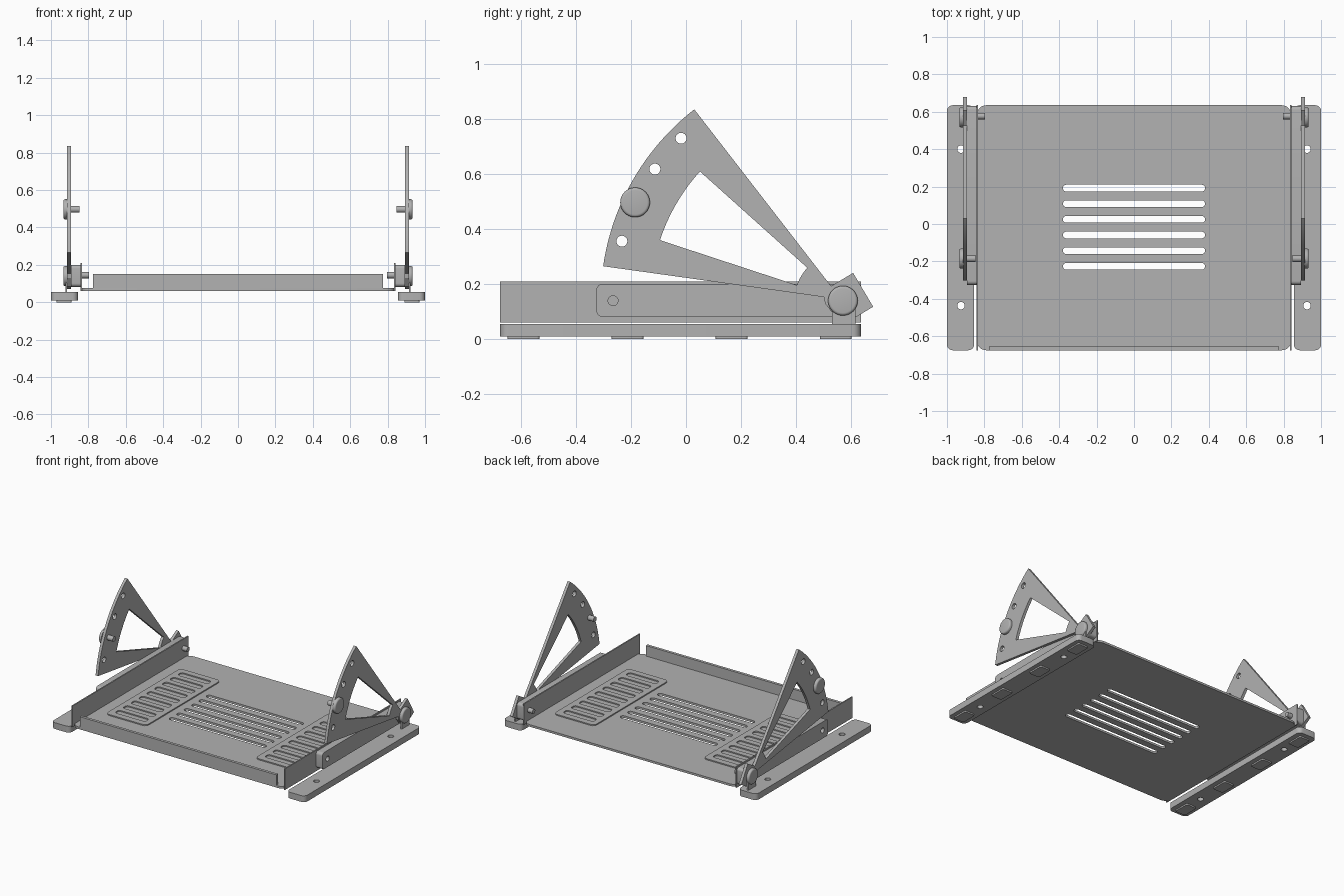
import bpy, bmesh, math
from mathutils import Matrix, Vector

if "Cube" in bpy.data.objects:
    bpy.data.objects.remove(bpy.data.objects["Cube"])

GREY = (0.445, 0.445, 0.445, 1)
metal = bpy.data.materials.new("satin grey")
metal.use_nodes = True
metal.diffuse_color = GREY
metal.node_tree.nodes["Principled BSDF"].inputs["Base Color"].default_value = GREY

# Local (x, y, z) becomes world (y, z, x): draws a side profile
SIDEWAYS = Matrix(((0, 0, 1, 0), (1, 0, 0, 0), (0, 1, 0, 0), (0, 0, 0, 1)))


def add(name, mesh, side=1):
    """Link a mesh, mirrored across x when side is -1."""
    if side < 0:
        mesh.transform(Matrix.Scale(-1, 4, Vector((1, 0, 0))))
        mesh.flip_normals()
    mesh.materials.clear()
    mesh.materials.append(metal)
    ob = bpy.data.objects.new(name, mesh)
    bpy.context.collection.objects.link(ob)
    return ob


def smooth(ob):
    bpy.ops.object.select_all(action='DESELECT')
    ob.select_set(True)
    bpy.context.view_layer.objects.active = ob
    bpy.ops.object.shade_smooth_by_angle(angle=math.radians(30))


def arc(cx, cy, r, a0, a1, n):
    return [(cx + r * math.cos(a0 + (a1 - a0) * i / n),
             cy + r * math.sin(a0 + (a1 - a0) * i / n)) for i in range(n + 1)]


def circle(cx, cy, r, n=24):
    return arc(cx, cy, r, 0, 2 * math.pi, n)[:-1]


def rounded(x0, x1, y0, y1, r):
    pts = []
    for k, (cx, cy) in enumerate([(x1 - r, y1 - r), (x0 + r, y1 - r),
                                  (x0 + r, y0 + r), (x1 - r, y0 + r)]):
        pts += arc(cx, cy, r, k * math.pi / 2, (k + 1) * math.pi / 2, 6)
    return pts


def sheet(name, loops, low, high, sideways=False, side=1):
    """Extrude an outline (first loop) with holes (other loops)."""
    cu = bpy.data.curves.new(name, 'CURVE')
    cu.dimensions = '2D'
    cu.fill_mode = 'BOTH'
    cu.extrude = (high - low) / 2
    for pts in loops:
        sp = cu.splines.new('POLY')
        sp.points.add(len(pts) - 1)
        for p, (x, y) in zip(sp.points, pts):
            p.co = (x, y, 0, 1)
        sp.use_cyclic_u = True
    tmp = bpy.data.objects.new(name + "_outline", cu)
    mesh = bpy.data.meshes.new_from_object(tmp)
    bpy.data.objects.remove(tmp)
    mesh.transform(Matrix.Translation((0, 0, (low + high) / 2)))
    if sideways:
        mesh.transform(SIDEWAYS)
    bm = bmesh.new()
    bm.from_mesh(mesh)
    bmesh.ops.remove_doubles(bm, verts=bm.verts, dist=1e-5)
    bmesh.ops.recalc_face_normals(bm, faces=bm.faces)
    bm.to_mesh(mesh)
    bm.free()
    smooth(add(name, mesh, side))


def box(name, x, y, z, side=1):
    bm = bmesh.new()
    bmesh.ops.create_cube(bm, size=1)
    for v in bm.verts:
        v.co = [(a + b) / 2 + c * (b - a) for c, (a, b) in zip(v.co, (x, y, z))]
    mesh = bpy.data.meshes.new(name)
    bm.to_mesh(mesh)
    bm.free()
    add(name, mesh, side)


def rod(name, y, z, r, x0, x1, side, edge=0):
    """Cylinder along x, with an optional rounded outer rim."""
    bm = bmesh.new()
    bmesh.ops.create_cone(bm, cap_ends=True, segments=32, radius1=r, radius2=r, depth=x1 - x0)
    if edge:
        rim = [e for e in bm.edges if all(v.co.z > 0 for v in e.verts)]
        bmesh.ops.bevel(bm, geom=rim, offset=edge, segments=4, profile=0.5, affect='EDGES')
    mesh = bpy.data.meshes.new(name)
    bm.to_mesh(mesh)
    bm.free()
    mesh.transform(SIDEWAYS @ Matrix.Translation((y, z, (x0 + x1) / 2)))
    smooth(add(name, mesh, side))


BACK, FRONT = 0.635, -0.675
PIVOT = (0.57, 0.14)

# Tray with ventilation slots and front lip
slots = [rounded(-0.38, 0.38, y - 0.018, y + 0.018, 0.0175)
         for y in [0.192 - 0.0836 * i for i in range(6)]]
sheet("tray", [rounded(-0.84, 0.84, FRONT, BACK, 0.05)] + slots, 0.06, 0.075)
box("front_lip", (-0.775, 0.775), (FRONT, -0.655), (0.06, 0.15))


def polar(radius, point):
    """Angle of a point seen from the pivot."""
    return math.atan2(point[1] - PIVOT[1], point[0] - PIVOT[0]) % (2 * math.pi)


# Quadrant outline, window and adjustment holes
tip, heel = (0.03, 0.835), (-0.30, 0.265)
quadrant = arc(*PIVOT, 0.88, polar(0.88, tip), polar(0.88, heel), 24)
quadrant += [(0.502, 0.153), (0.505, 0.13), (0.54, 0.085), (0.6, 0.07),
             (0.68, 0.118), (0.607, 0.241), (0.527, 0.193)]
top_in, low_in = (0.05, 0.61), (-0.095, 0.36)
window = arc(*PIVOT, 0.70, polar(0.7, top_in), polar(0.7, low_in), 16)
window += arc(*PIVOT, 0.176, polar(0.176, (0.404, 0.196)), polar(0.176, (0.44, 0.26)), 6)
holes = [circle(y, z, 0.02) for y, z in [(-0.018, 0.73), (-0.113, 0.618), (-0.233, 0.356)]]

for side, tag in ((1, "left_"), (-1, "right_")):
    # Tray wall and slotted pad
    box(tag + "wall", (0.834, 0.843), (FRONT, BACK), (0.06, 0.21), side)
    ribs = [rounded(0.47, 0.71, y - 0.024, y + 0.024, 0.018)
            for y in [-0.352 + 0.088 * i for i in range(9)]]
    sheet(tag + "pad", [rounded(0.43, 0.75, -0.42, 0.42, 0.03)] + ribs, 0.075, 0.083, side=side)

    # Base rail with screw holes and rubber feet
    screws = [circle(0.925, y, 0.02) for y in (-0.437, 0.4)]
    sheet(tag + "rail", [rounded(0.855, 1.0, FRONT, BACK, 0.03)] + screws, 0.01, 0.055, side=side)
    for i in range(4):
        y = -0.59 + 0.378 * i
        sheet(tag + "foot_" + str(i + 1), [rounded(0.89, 0.97, y - 0.058, y + 0.058, 0.01)],
              0, 0.01, side=side)

    # Swing arm and its pivot post
    sheet(tag + "arm", [rounded(-0.325, 0.63, 0.082, 0.2, 0.02), circle(-0.265, 0.14, 0.018)],
          0.843, 0.893, True, side)
    box(tag + "post", (0.913, 0.922), (0.53, 0.615), (0.055, 0.15), side)

    # Quadrant plate, knobs and pins
    sheet(tag + "quadrant", [quadrant, window] + holes, 0.893, 0.913, True, side)
    rod(tag + "pivot_pin", 0.577, 0.145, 0.017, 0.797, 0.915, side)
    rod(tag + "pivot_knob", *PIVOT, 0.054, 0.912, 0.934, side, 0.01)
    rod(tag + "lock_pin", -0.185, 0.497, 0.018, 0.847, 0.915, side)
    rod(tag + "lock_knob", -0.185, 0.497, 0.054, 0.912, 0.934, side, 0.01)
